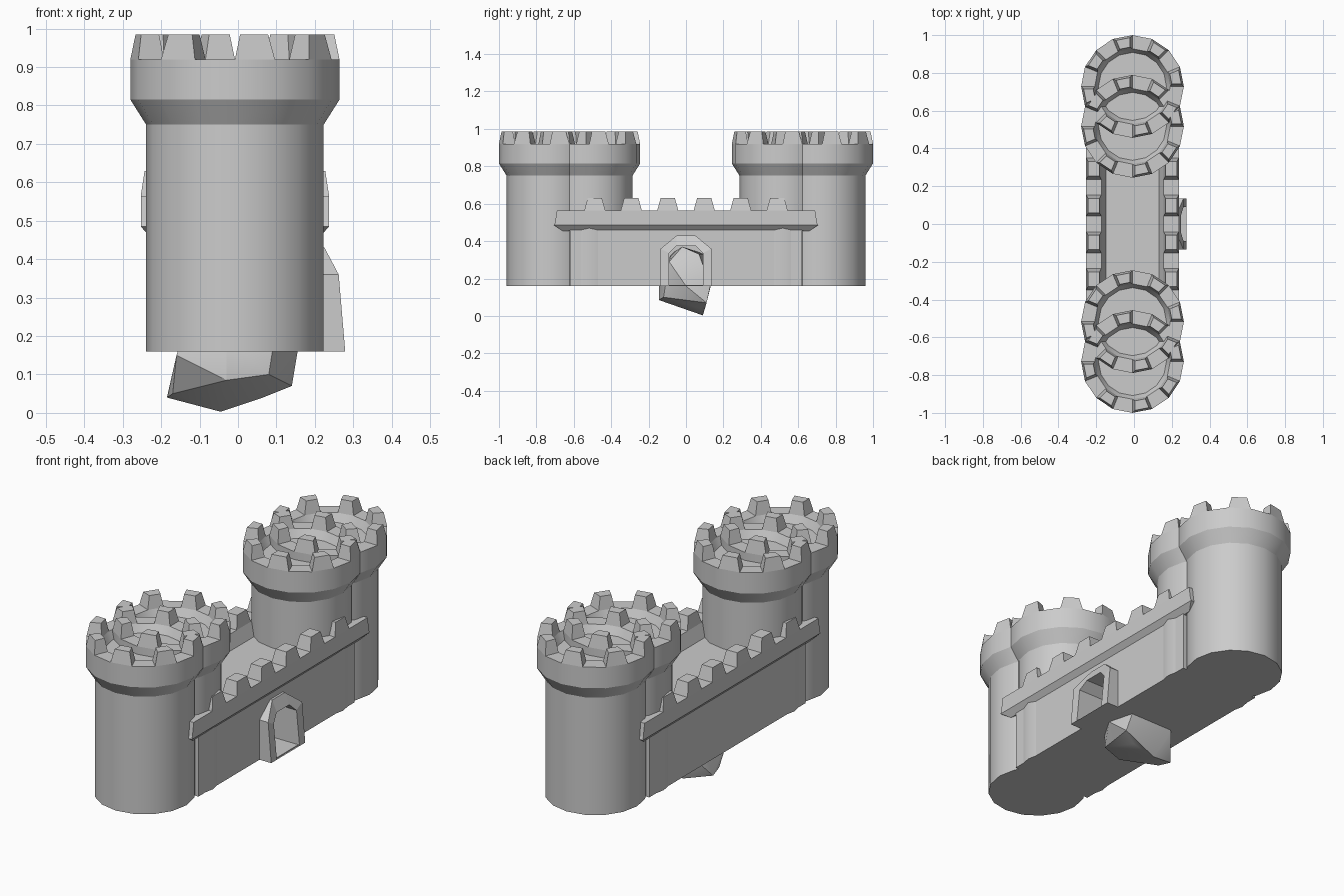
import bpy, bmesh
from math import sin, cos, pi
from mathutils import Vector

if "Cube" in bpy.data.objects:
    bpy.data.objects.remove(bpy.data.objects["Cube"])

CX = -0.008      # castle axis, the door frame offsets it from the middle
N = 16           # sides of each tower


def finish(name, bm, smooth=False):
    bmesh.ops.recalc_face_normals(bm, faces=bm.faces)
    me = bpy.data.meshes.new(name)
    bm.to_mesh(me)
    bm.free()
    ob = bpy.data.objects.new(name, me)
    bpy.context.collection.objects.link(ob)
    if smooth:
        bpy.ops.object.select_all(action='DESELECT')
        ob.select_set(True)
        bpy.context.view_layer.objects.active = ob
        bpy.ops.object.shade_smooth_by_angle(angle=pi / 6)
    return ob


def loft(bm, loops, closed=False):
    """Bridge point loops; cap both ends, or join last to first when closed."""
    rings = [[bm.verts.new(p) for p in lp] for lp in loops]
    pairs = list(zip(rings, rings[1:]))
    if closed:
        pairs.append((rings[-1], rings[0]))
    else:
        bm.faces.new(rings[0])
        bm.faces.new(rings[-1])
    for a, b in pairs:
        for i in range(len(a)):
            j = (i + 1) % len(a)
            bm.faces.new((a[i], a[j], b[j], b[i]))


def rect(x0, x1, y0, y1, z):
    return [(x0, y0, z), (x1, y0, z), (x1, y1, z), (x0, y1, z)]


def circle(r, y, z):
    return [(CX + r * cos(2 * pi * i / N), y + r * sin(2 * pi * i / N), z) for i in range(N)]


# Towers: lathed body with flared crown and sunken roof, alternate sides carry merlons
def tower(name, y):
    bm = bmesh.new()
    profile = [(.231, .16), (.231, .75), (.272, .815), (.272, .92), (.2, .92), (.18, .88)]
    loft(bm, [circle(r, y, z) for r, z in profile])
    finish(name, bm, True)
    bm = bmesh.new()
    outer, inner = circle(.272, y, .92), circle(.2, y, .92)
    for i in range(4, N + 4, 2):
        a, b = i % N, (i + 1) % N
        base = [Vector(p) for p in (outer[a], outer[b], inner[b], inner[a])]
        mid = sum(base, Vector()) / 4
        loft(bm, [base, [mid + (p - mid) * .7 + Vector((0, 0, .065)) for p in base]])
    finish(name + "_merlons", bm)


for label, s in (("front", -1), ("back", 1)):
    tower(label + "_outer_tower", s * .728)
    tower(label + "_inner_tower", s * .517)

# Curtain wall with a walkway on top
bm = bmesh.new()
loft(bm, [rect(CX - .222, CX + .222, -.62, .62, z) for z in (.16, .5)])
wall = finish("curtain_wall", bm)

# Parapets with jutting ledge and tapered merlons on both sides
for label, s in (("left", -1), ("right", 1)):
    def bar(bm, sections):
        loft(bm, [rect(CX + s * a, CX + s * b, y0, y1, z) for a, b, y0, y1, z in sections])
    bm = bmesh.new()
    bar(bm, [(.14, .218, -.66, .66, .455), (.14, .245, -.705, .705, .485),
             (.14, .245, -.70, .70, .50), (.165, .245, -.69, .69, .565)])
    for k in range(6):
        y = (k - 2.5) * .195
        bar(bm, [(.165, .245, y - .056, y + .056, .565), (.175, .235, y - .038, y + .038, .63)])
    finish(label + "_parapet", bm)


# Gate: recess cut in the wall plus a leaning frame
def arch(w, spring, flat, top, xs, z0=.16):
    pts = [(-w, z0), (-w, spring), (-flat, top), (flat, top), (w, spring), (w, z0)]
    return [(x, y, z) for x, (y, z) in zip(xs + xs[::-1], pts)]


hole = (.09, .335, .05, .375)
frame = (.135, .36, .05, .43)
bm = bmesh.new()
loft(bm, [arch(*hole, [x] * 3, .165) for x in (-.06, .4)])
cutter = finish("gate_cutter", bm)
cutter.hide_render = True
cutter.hide_viewport = True
mod = wall.modifiers.new("gate", 'BOOLEAN')
mod.operation = 'DIFFERENCE'
mod.object = cutter
mod.solver = 'EXACT'

bm = bmesh.new()
loft(bm, [arch(*frame, [.2] * 3), arch(*frame, [.279, .262, .225]),
          arch(*hole, [.279, .262, .25]), arch(*hole, [.2] * 3)], closed=True)
# thin sill closing the bottom of the frame
loft(bm, [rect(.2, .272, -.09, .09, z) for z in (.16, .165)])
finish("gate_frame", bm)

# Rough boulder under the wall, rising into the gate passage
bm = bmesh.new()
for p in [(-.045, .09, .003), (-.185, .05, .04), (.065, .075, .04), (.14, .11, .07),
          (-.17, -.02, .05), (-.03, -.145, .085), (.08, -.12, .10), (-.16, -.10, .15),
          (.155, 0, .16), (.12, .13, .16), (-.12, .13, .15), (-.03, -.145, .19),
          (.11, -.09, .29), (.10, .07, .33), (.04, -.02, .37), (-.1, .1, .33), (-.1, -.08, .33)]:
    bm.verts.new(p)
res = bmesh.ops.convex_hull(bm, input=bm.verts[:])
loose = [v for v in bm.verts if not v.link_faces]
bmesh.ops.delete(bm, geom=loose, context='VERTS')
finish("boulder", bm, True)
